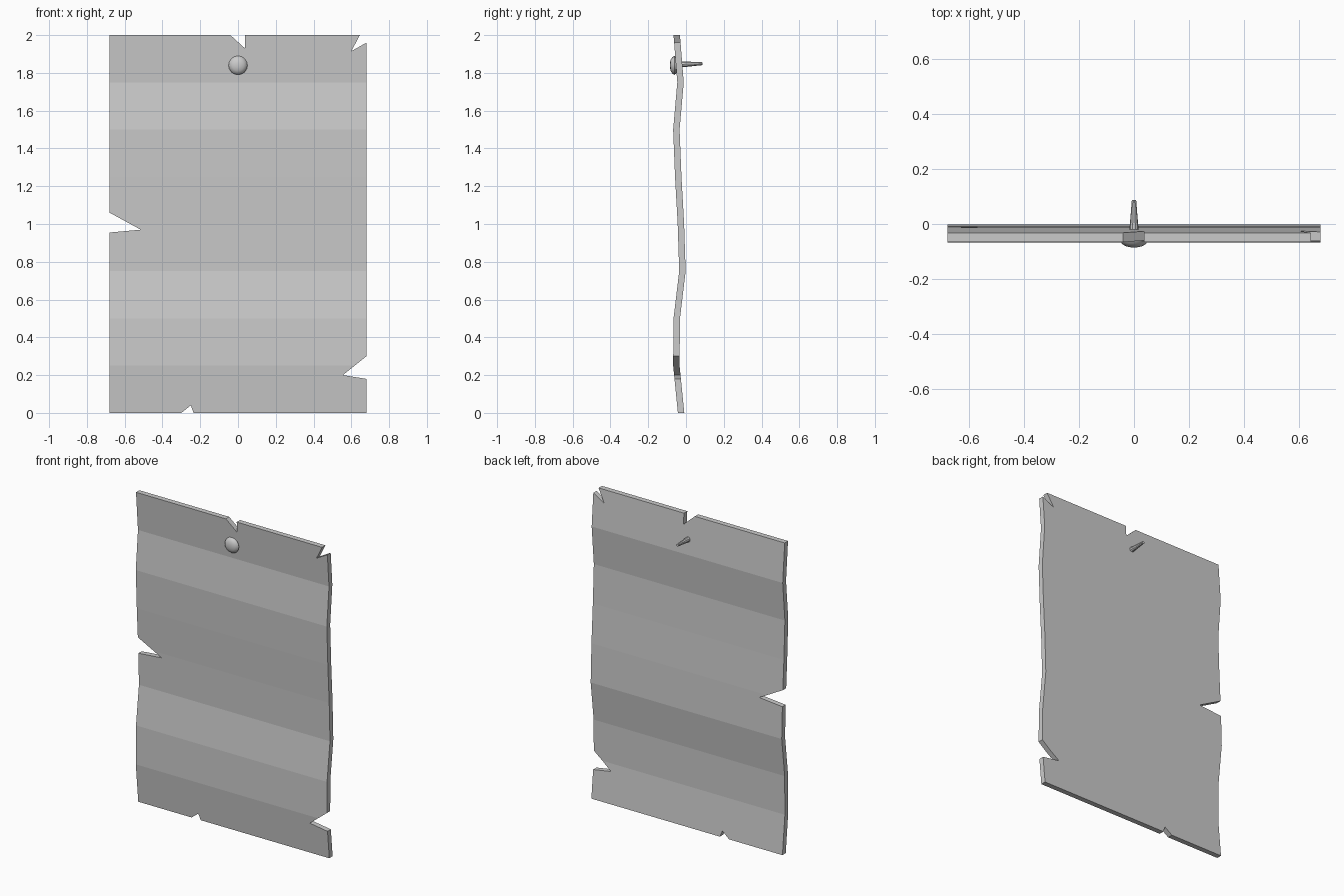
import bpy, bmesh, math
from mathutils import Vector

if "Cube" in bpy.data.objects:
    bpy.data.objects.remove(bpy.data.objects["Cube"])

THICK = 0.034
STEP = 0.25
# front-surface depth at each crease, bottom to top
WAVE = [-0.043, -0.068, -0.066, -0.036, -0.044, -0.058, -0.068, -0.046, -0.066]


def depth(z):
    i = min(int(z / STEP), len(WAVE) - 2)
    t = z / STEP - i
    return WAVE[i] * (1 - t) + WAVE[i + 1] * t


def finish(bm, name):
    bmesh.ops.recalc_face_normals(bm, faces=bm.faces)
    me = bpy.data.meshes.new(name)
    bm.to_mesh(me)
    bm.free()
    ob = bpy.data.objects.new(name, me)
    bpy.context.collection.objects.link(ob)
    return ob


# torn sheet: outline with notches, creased across and thickened
outline = [(-0.68, 0), (-0.30, 0), (-0.25, 0.04), (-0.235, 0), (0.68, 0),
           (0.68, 0.18), (0.555, 0.20), (0.68, 0.30),
           (0.68, 1.96), (0.60, 1.915), (0.645, 2),
           (0.037, 2), (0.037, 1.93), (-0.04, 2), (-0.68, 2),
           (-0.68, 1.06), (-0.515, 0.97), (-0.68, 0.955)]
bm = bmesh.new()
bm.faces.new([bm.verts.new((x, 0, z)) for x, z in outline])
for i in range(1, 8):
    bmesh.ops.bisect_plane(bm, geom=bm.verts[:] + bm.edges[:] + bm.faces[:],
                           plane_co=(0, 0, i * STEP), plane_no=(0, 0, 1))
ext = bmesh.ops.extrude_face_region(bm, geom=bm.faces[:], use_keep_orig=True)
back = {g for g in ext["geom"] if isinstance(g, bmesh.types.BMVert)}
for v in bm.verts:
    v.co.y = depth(v.co.z) + (THICK if v in back else 0)
finish(bm, "torn_sheet")


# lathe around the y axis for the nail parts
def lathe(name, profile, center_z, sides, tilt=0):
    bm = bmesh.new()
    rings = []
    for r, y in profile:
        rings.append([bm.verts.new((r * math.cos(2 * math.pi * k / sides), y,
                                    center_z + r * math.sin(2 * math.pi * k / sides) + tilt * y))
                      for k in range(sides)])
    for a, b in zip(rings, rings[1:]):
        for k in range(sides):
            n = (k + 1) % sides
            bm.faces.new((a[k], a[n], b[n], b[k]))
    bm.faces.new(rings[0])
    bm.faces.new(rings[-1])
    ob = finish(bm, name)
    bpy.ops.object.select_all(action='DESELECT')
    ob.select_set(True)
    bpy.context.view_layer.objects.active = ob
    bpy.ops.object.shade_smooth_by_angle(angle=math.radians(35))
    return ob


# nail head and tapered shank
lathe("nail_head", [(0.012, -0.085), (0.03, -0.081), (0.043, -0.073),
                    (0.05, -0.062), (0.043, -0.052), (0.02, -0.045)], 1.84, 16)
lathe("nail_shank", [(0.019, -0.05), (0.008, 0.087)], 1.846, 10, 0.03)
